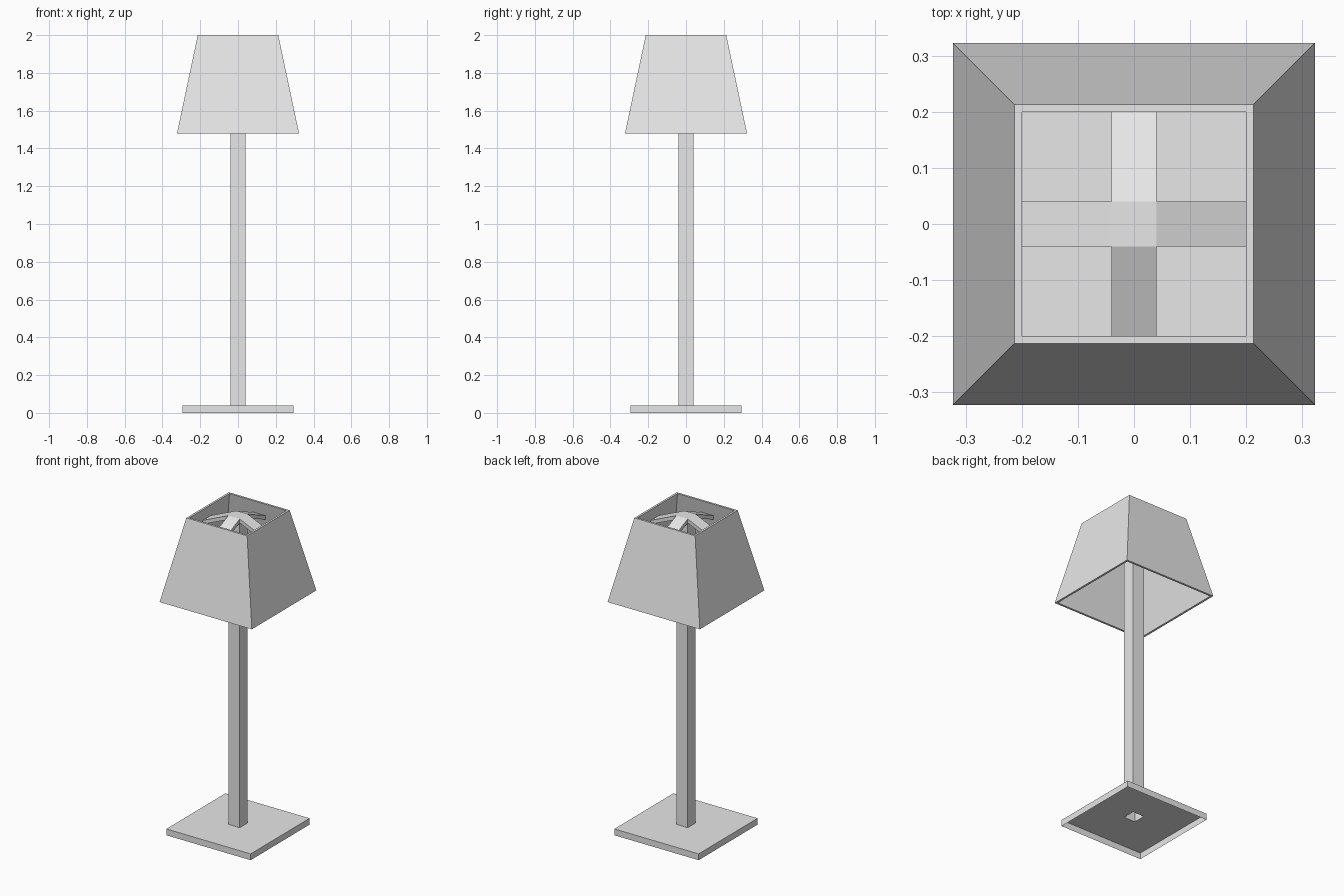
import bpy
import bmesh
from math import pi
from mathutils import Matrix

cube = bpy.data.objects.get("Cube")
if cube:
    bpy.data.objects.remove(cube, do_unlink=True)

GREY = 0.8
grey = bpy.data.materials.new("plain_grey")
grey.use_nodes = True
grey.diffuse_color = (GREY, GREY, GREY, 1)
grey.node_tree.nodes["Principled BSDF"].inputs["Base Color"].default_value = (GREY, GREY, GREY, 1)


def finish(name, bm):
    mesh = bpy.data.meshes.new(name)
    bm.to_mesh(mesh)
    bm.free()
    mesh.materials.append(grey)
    obj = bpy.data.objects.new(name, mesh)
    bpy.context.collection.objects.link(obj)
    return obj


def square_loft(name, rings, closed=False, cap=False):
    """Skin a list of (half width, height) square rings."""
    bm = bmesh.new()
    corners = [(-1, -1), (1, -1), (1, 1), (-1, 1)]
    loops = [[bm.verts.new((x * r, y * r, z)) for x, y in corners] for r, z in rings]
    pairs = list(zip(loops, loops[1:]))
    if closed:
        pairs.append((loops[-1], loops[0]))
    for low, high in pairs:
        for i in range(4):
            j = (i + 1) % 4
            bm.faces.new((low[i], low[j], high[j], high[i]))
    if cap:
        bm.faces.new(loops[-1])
    return finish(name, bm)


POLE = 0.04
BASE_TOP = 0.04
TOP = 2.0

# Base plate: a pressed tray, open underneath, with a hole for the pole
square_loft("base_plate", [(0.295, 0), (0.295, BASE_TOP), (POLE, BASE_TOP)])

# Pole: hollow square tube capped at the top
square_loft("pole", [(POLE, BASE_TOP), (POLE, TOP - 0.005)], cap=True)

# Shade: tapered square wall, open above and below
square_loft("lamp_shade", [(0.323, 1.48), (0.213, TOP), (0.2, TOP), (0.31, 1.48)], closed=True)

# Four arms sloping from the pole top down to the shade wall
ARM_END = 0.219
ARM_DROP = 0.083
ARM_THICK = 0.025
bm = bmesh.new()
for k in range(4):
    turn = Matrix.Rotation(k * pi / 2, 3, 'Z')
    profile = [(POLE, TOP - 0.005), (POLE, TOP - 0.005 - ARM_THICK),
               (ARM_END, TOP - ARM_DROP - ARM_THICK), (ARM_END, TOP - ARM_DROP)]
    sides = [[bm.verts.new(turn @ Matrix.Translation((x, y, z)).translation)
              for x, z in profile] for y in (-POLE, POLE)]
    bm.faces.new(sides[0])
    bm.faces.new(sides[1][::-1])
    for i in range(4):
        j = (i + 1) % 4
        bm.faces.new((sides[0][j], sides[0][i], sides[1][i], sides[1][j]))
bmesh.ops.recalc_face_normals(bm, faces=bm.faces)
finish("shade_support_arms", bm)
